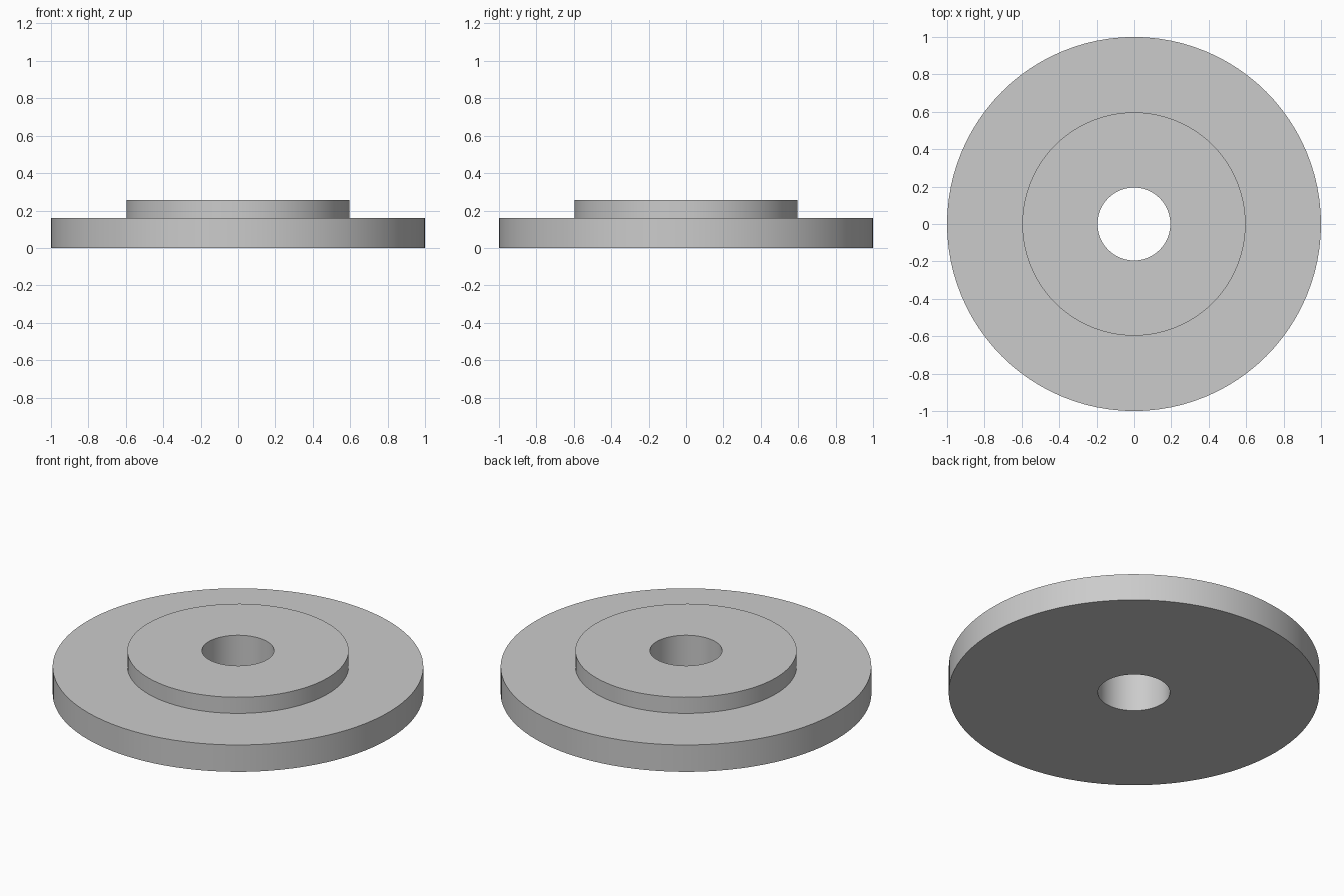
import bpy
import bmesh
import math
from mathutils import Matrix

cube = bpy.data.objects.get("Cube")
if cube:
    bpy.data.objects.remove(cube, do_unlink=True)

SEGMENTS = 96
BORE, HUB, RIM = 0.195, 0.597, 1.0
PLATE_TOP, HUB_TOP = 0.16, 0.256

# Plain grey material
grey = bpy.data.materials.new("plain_grey")
grey.use_nodes = True
colour = (0.6, 0.6, 0.6, 1.0)
grey.diffuse_color = colour
grey.node_tree.nodes["Principled BSDF"].inputs["Base Color"].default_value = colour

# Stepped cross-section, revolved around the bore
profile = [(BORE, 0), (RIM, 0), (RIM, PLATE_TOP),
           (HUB, PLATE_TOP), (HUB, HUB_TOP), (BORE, HUB_TOP)]
bm = bmesh.new()
verts = [bm.verts.new((r, 0, z)) for r, z in profile]
edges = [bm.edges.new((v, verts[i - 1])) for i, v in enumerate(verts)]
bmesh.ops.spin(bm, geom=verts + edges, cent=(0, 0, 0), axis=(0, 0, 1),
               angle=math.tau, steps=SEGMENTS, use_merge=True)
bmesh.ops.remove_doubles(bm, verts=bm.verts, dist=0.0001)
bmesh.ops.recalc_face_normals(bm, faces=bm.faces)

mesh = bpy.data.meshes.new("flanged_disc")
bm.to_mesh(mesh)
bm.free()
mesh.materials.append(grey)
disc = bpy.data.objects.new("flanged_disc", mesh)
bpy.context.collection.objects.link(disc)

# Smooth round walls, sharp rims
bpy.context.view_layer.objects.active = disc
disc.select_set(True)
bpy.ops.object.shade_smooth_by_angle(angle=math.radians(30))
